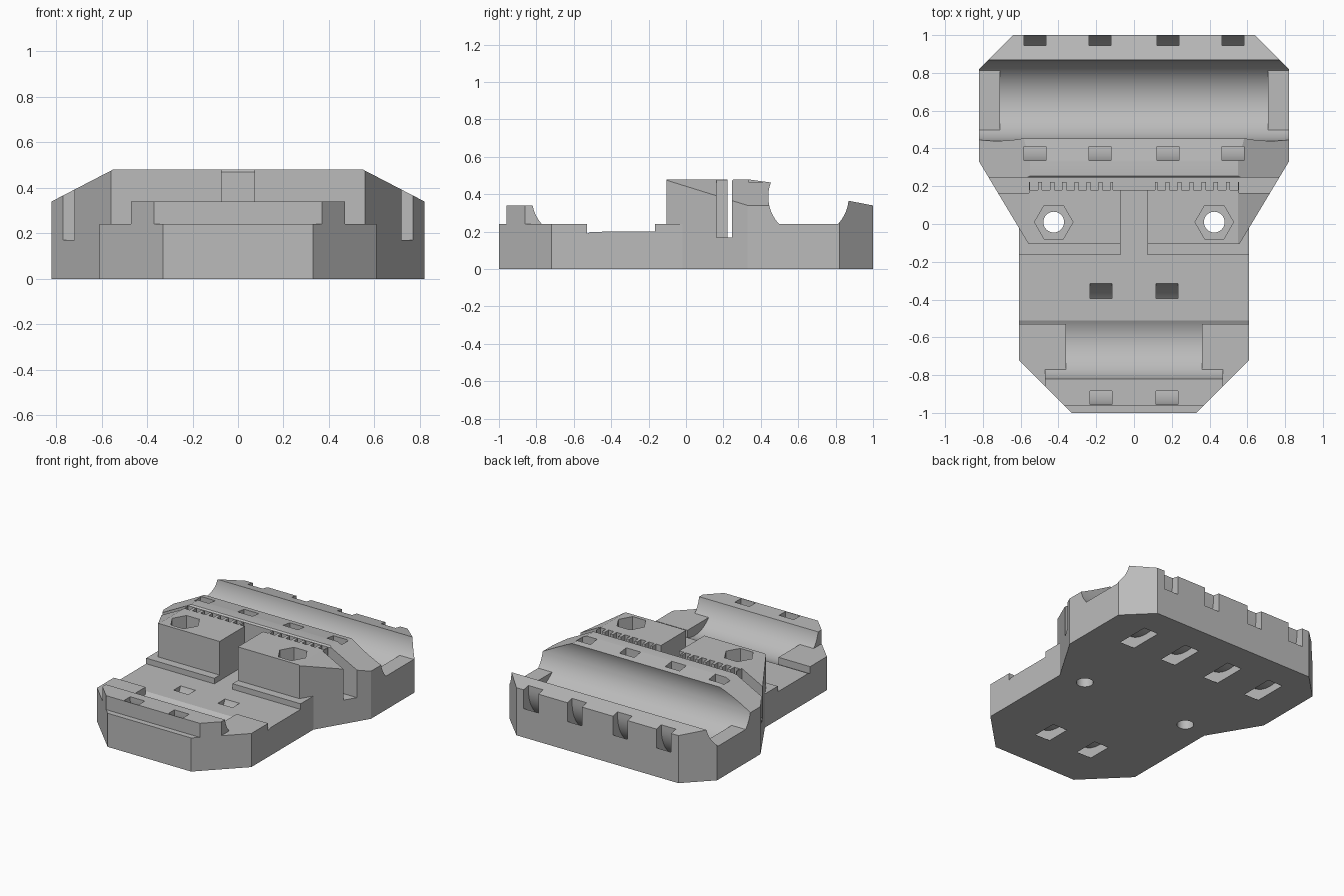
import bpy, bmesh, math
from mathutils import Vector

default = bpy.data.objects.get("Cube")
if default:
    bpy.data.objects.remove(default)

grey = bpy.data.materials.new("mid grey")
grey.use_nodes = True
colour = (0.5, 0.5, 0.5, 1)
grey.diffuse_color = colour
grey.node_tree.nodes["Principled BSDF"].inputs["Base Color"].default_value = colour


def prism(name, points, axis, lo, hi):
    """Extrude a 2D outline along x (points are y, z), y (x, z) or z (x, y)."""
    def place(p, t):
        return {"x": (t, p[0], p[1]), "y": (p[0], t, p[1]), "z": (p[0], p[1], t)}[axis]
    bm = bmesh.new()
    face = bm.faces.new([bm.verts.new(place(p, lo)) for p in points])
    grown = bmesh.ops.extrude_face_region(bm, geom=[face])["geom"]
    shift = Vector(place((0, 0), hi - lo))
    bmesh.ops.translate(bm, vec=shift, verts=[v for v in grown if isinstance(v, bmesh.types.BMVert)])
    bmesh.ops.recalc_face_normals(bm, faces=bm.faces)
    mesh = bpy.data.meshes.new(name)
    bm.to_mesh(mesh)
    bm.free()
    obj = bpy.data.objects.new(name, mesh)
    bpy.context.collection.objects.link(obj)
    return obj


def box(name, x0, x1, y0, y1, z0, z1):
    return prism(name, [(x0, y0), (x1, y0), (x1, y1), (x0, y1)], "z", z0, z1)


def arc(cy, cz, r, start, end, steps):
    """Points on an arc, angles in degrees."""
    angles = [math.radians(start + (end - start) * i / steps) for i in range(steps + 1)]
    return [(cy + r * math.cos(a), cz + r * math.sin(a)) for a in angles]


def angle_at(c, p):
    return math.degrees(math.atan2(p[1] - c[1], p[0] - c[0])) % 360


def combine(body, tool, operation="DIFFERENCE"):
    mod = body.modifiers.new("cut", "BOOLEAN")
    mod.operation = operation
    mod.solver = "EXACT"
    mod.object = tool
    bpy.context.view_layer.objects.active = body
    bpy.ops.object.modifier_apply(modifier=mod.name)
    bpy.data.objects.remove(tool)


def mirrored(points):
    return points + [(-x, y) for x, y in reversed(points)]


# Side profile with a small front trough and a large rear trough
front_c, front_r = (-0.615, 0.38), 0.209
rear_c, rear_r = (0.655, 0.387), 0.215
profile = [(-1, 0), (-1, 0.24), (-0.96, 0.24), (-0.96, 0.34)]
profile += arc(*front_c, front_r, angle_at(front_c, (-0.82, 0.34)), angle_at(front_c, (-0.51, 0.2)), 32)
profile += [(-0.165, 0.2), (-0.165, 0.24), (-0.105, 0.24), (-0.105, 0.48), (0.33, 0.48)]
profile += arc(*rear_c, rear_r, angle_at(rear_c, (0.453, 0.463)), angle_at(rear_c, (0.87, 0.365)), 48)
profile += [(1, 0.34), (1, 0)]
body = prism("mounting_carriage", profile, "x", -0.9, 0.9)

for s in (-1, 1):
    # Narrow the front wall, then fill flat pads at the trough ends
    a, b = sorted((0.47 * s, 1.0 * s))
    combine(body, box("wall_trim", a, b, -1.1, -0.7, 0.24, 0.6))
    a, b = sorted((0.36 * s, 0.88 * s))
    combine(body, box("front_pad", a, b, -0.9, -0.53, 0.05, 0.24), "UNION")
    a, b = sorted((0.71 * s, 0.88 * s))
    combine(body, box("rear_pad", a, b, 0.4, 0.9, 0.05, 0.24), "UNION")

# Plan outline
outline = mirrored([(0.33, -1), (0.61, -0.72), (0.61, -0.02), (0.82, 0.33), (0.82, 0.82), (0.64, 1)])
combine(body, prism("outline", outline, "z", -0.1, 0.7), "INTERSECT")

for s in (-1, 1):
    # Sloped shoulders and angled block corners
    slope = [(0.45 * s, 0.532), (0.9 * s, 0.2985), (0.9 * s, 0.6)]
    combine(body, prism("shoulder", slope, "y", -0.2, 0.7))
    corner = [(0.55 * s, -0.12), (0.611 * s, -0.018), (0.7 * s, -0.12)]
    combine(body, prism("corner", corner, "z", 0.24, 0.6))
    # Outer ends of the belt slot
    a, b = sorted((0.555 * s, 0.9 * s))
    combine(body, box("slot_end", a, b, 0.163, 0.24, 0.17, 0.6))

# Belt slot, its teeth and the centre channel
slot = [(0.223, 0.17), (0.245, 0.17), (0.245, 0.47), (0.257, 0.482), (0.257, 0.6), (0.223, 0.6)]
combine(body, prism("belt_slot", slot, "x", -0.95, 0.95))
combine(body, box("slot_centre", -0.11, 0.11, 0.18, 0.235, 0.17, 0.6))
combine(body, box("centre_channel", -0.072, 0.072, -0.2, 0.2, 0.2, 0.6))
for s in (-1, 1):
    for i in range(7):
        x = s * (0.145 + 0.064 * i)
        combine(body, box("tooth_gap", x - 0.021, x + 0.021, 0.18, 0.235, 0.17, 0.6))

# Bolt holes with hexagonal nut pockets
for s in (-1, 1):
    combine(body, prism("nut_pocket", arc(s * 0.425, 0.01, 0.102, 0, 300, 5), "z", 0.24, 0.7))
    combine(body, prism("bolt_hole", arc(s * 0.425, 0.01, 0.055, 0, 348.75, 31), "z", -0.1, 0.3))


# U-shaped tie slots running under each trough
def tie_slot(x, cy, inner, outer):
    cz = 0.32
    points = [(cy - outer, 0.7)] + arc(cy, cz, outer, 180, 360, 32) + [(cy + outer, 0.7)]
    points += [(cy + inner, 0.7)] + arc(cy, cz, inner, 360, 180, 32) + [(cy - inner, 0.7)]
    combine(body, prism("tie_slot", points, "x", x - 0.058, x + 0.058))


for x in (-0.175, 0.175):
    tie_slot(x, -0.624, 0.26, 0.332)
for x in (-0.525, -0.18, 0.18, 0.525):
    tie_slot(x, 0.678, 0.268, 0.342)

# Finish
body.data.materials.clear()
body.data.materials.append(grey)
for face in body.data.polygons:
    face.material_index = 0
bpy.ops.object.select_all(action="DESELECT")
body.select_set(True)
bpy.context.view_layer.objects.active = body
bpy.ops.object.shade_smooth_by_angle(angle=math.radians(25))
